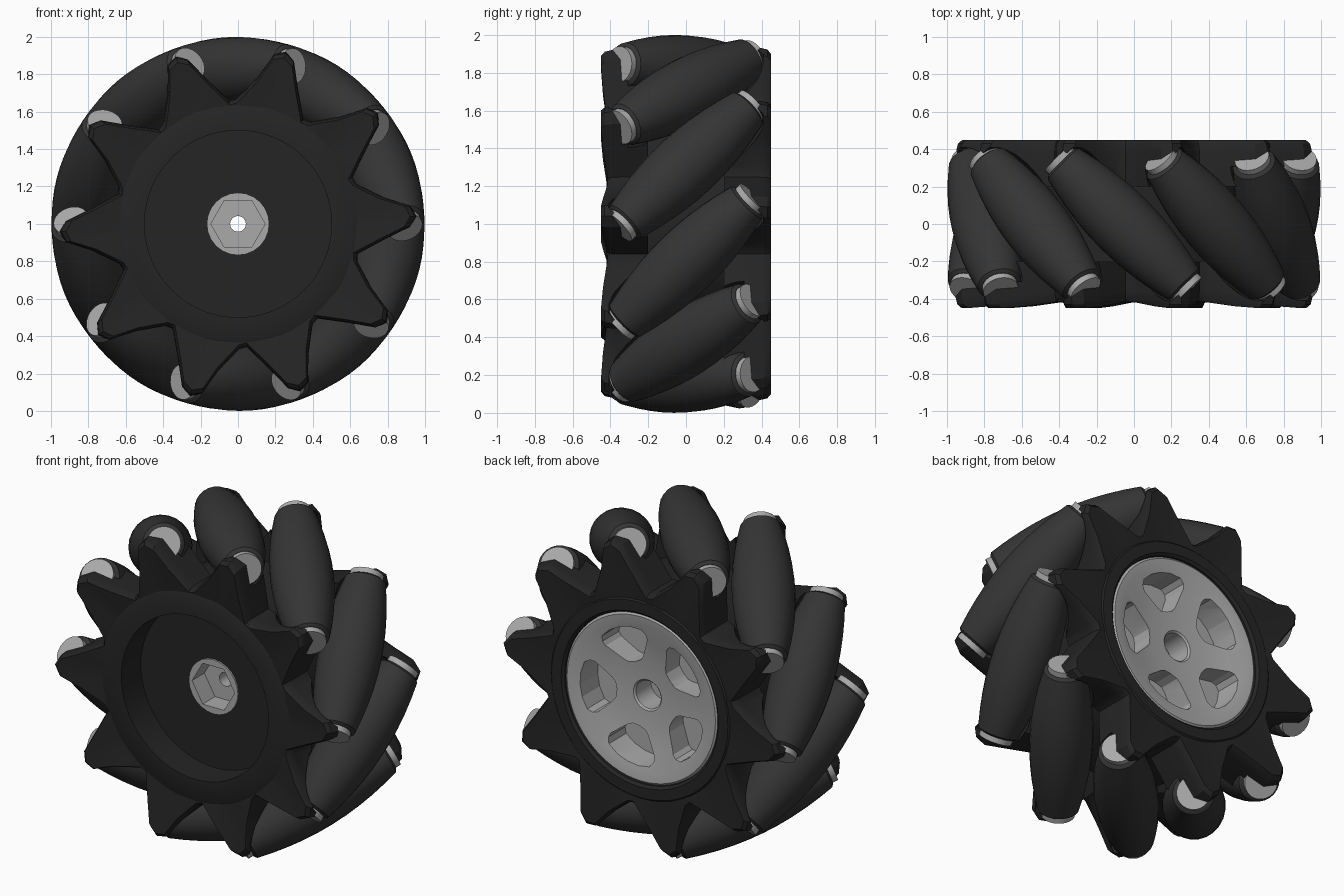
import bpy, bmesh
from math import sin, cos, pi, radians, sqrt, hypot
from mathutils import Matrix, Vector

if "Cube" in bpy.data.objects:
    bpy.data.objects.remove(bpy.data.objects["Cube"])

C = Vector((0, 0, 1))          # wheel centre, axle runs along y
D, N, FIRST = 0.822, 10, 22    # roller axis distance, roller count, first roller angle


def mat(name, v):
    m = bpy.data.materials.new(name)
    m.diffuse_color = (v, v, v, 1)
    m.use_nodes = True
    m.node_tree.nodes["Principled BSDF"].inputs["Base Color"].default_value = m.diffuse_color
    return m


RUBBER, PLASTIC, METAL = mat("rubber", 0.035), mat("black_plastic", 0.018), mat("grey_metal", 0.4)


def loft(name, rings, closed, material, smooth=True):
    """Skin a list of equal-length point rings; closed joins last to first, otherwise caps."""
    bm = bmesh.new()
    vs = [[bm.verts.new(p) for p in r] for r in rings]
    n, k = len(vs), len(vs[0])
    for i in range(n if closed else n - 1):
        a, b = vs[i], vs[(i + 1) % n]
        for j in range(k):
            bm.faces.new((a[j], a[(j + 1) % k], b[(j + 1) % k], b[j]))
    if not closed:
        bm.faces.new(vs[0])
        bm.faces.new(vs[-1])
    bmesh.ops.recalc_face_normals(bm, faces=bm.faces)
    me = bpy.data.meshes.new(name)
    bm.to_mesh(me)
    bm.free()
    me.materials.append(material)
    ob = bpy.data.objects.new(name, me)
    bpy.context.collection.objects.link(ob)
    if smooth:
        shade(ob)
    return ob


def shade(ob):
    bpy.ops.object.select_all(action='DESELECT')
    ob.select_set(True)
    bpy.context.view_layer.objects.active = ob
    bpy.ops.object.shade_smooth_by_angle(angle=radians(32))


def circ(r, y, n=24):
    return [Vector((r * cos(2 * pi * j / n), y, r * sin(2 * pi * j / n))) for j in range(n)]


def hexa(r, y, n=24):
    out = []
    for j in range(n):
        a = 2 * pi * j / n
        q = r * cos(pi / 6) / cos((a % (pi / 3)) - pi / 6)
        out.append(Vector((q * cos(a), y, q * sin(a))))
    return out


def polar(deg, r, y):
    return Vector((r * cos(radians(deg)), y, r * sin(radians(deg))))


def cut(ob, cutter):
    m = ob.modifiers.new("cut", 'BOOLEAN')
    m.object, m.operation, m.solver = cutter, 'DIFFERENCE', 'EXACT'
    bpy.ops.object.select_all(action='DESELECT')
    ob.select_set(True)
    bpy.context.view_layer.objects.active = ob
    bpy.ops.object.modifier_apply(modifier=m.name)
    bpy.data.objects.remove(cutter)


def roller_matrix(deg):
    """Local y becomes the 45 degree roller axis at this wheel angle."""
    rho = polar(deg, 1, 0)
    axis = (polar(deg + 90, 1, 0) + Vector((0, 1, 0))).normalized()
    m = Matrix((rho, axis, rho.cross(axis))).transposed().to_4x4()
    m.translation = C + rho * D
    return m


def barrel(half, extra=0.0, steps=10):
    """Barrel rings whose outline follows the wheel circle."""
    ss = [half * (2 * i / steps - 1) for i in range(steps + 1)]
    return [circ(1 - hypot(D, s / sqrt(2)) + extra, s) for s in ss]


# Barrel rollers with grey end washers
H = 0.455
body = barrel(H)
body = [circ(0.10, -H - 0.012)] + body + [circ(0.10, H + 0.012)]
angles = [FIRST + 360 / N * i for i in range(N)]
src_r = loft("roller", body, False, RUBBER)
src_w = loft("roller_washers", [circ(0.095, -0.5), circ(0.095, 0.5)], False, METAL)
for i, a in enumerate(angles):
    for src in (src_r, src_w):
        ob = src if i == 0 else src.copy()
        if i:
            bpy.context.collection.objects.link(ob)
        ob.matrix_world = roller_matrix(a)

# Toothed side plates holding the roller ends
TOOTH = [(-16.5, .66), (-8, .80), (-3.5, .92), (0, .955), (3.5, .93), (7.5, .80), (16, .67)]


def plate(name, side):
    pts = [(a + side * 19.5 + (d if side < 0 else -d), r)
           for a in angles for d, r in (TOOTH if side < 0 else TOOTH[::-1])]

    def face(r):
        return side * 0.45 if side > 0 else -0.415 - 0.035 * min(1, (r - .66) / .2)
    rings = [[C + polar(a, r, side * 0.2) for a, r in pts],
             [C + polar(a, r, face(r) - side * 0.06) for a, r in pts],
             [C + polar(a, r * 0.99, face(r) - side * 0.02) for a, r in pts],
             [C + polar(a, r * 0.965, face(r)) for a, r in pts],
             [C + polar(a, 0.58, face(0.66) - side * 0.01) for a, r in pts],
             [C + polar(a, 0.58, side * 0.2) for a, r in pts]]
    ob = loft(name, rings, True, PLASTIC, False)
    for a in angles:
        m = roller_matrix(a)
        c = loft("clearance_cutter", [[m @ p for p in r] for r in barrel(0.478, 0.014)], False, PLASTIC, False)
        c.hide_render = True
        cut(ob, c)
    shade(ob)


plate("front_plate", -1)
plate("back_plate", 1)


def lathe(name, prof, material, n=64):
    return loft(name, [[C + p for p in circ(r, y, n)] for r, y in prof], True, material)


# Core drum, recessed at the front
lathe("core_drum", [(.15, -.23), (.5, -.23), (.5, -.42), (.625, -.42), (.65, -.405), (.65, -.37), (.62, -.35),
                    (.62, .43), (.60, .45), (.535, .45), (.52, .435), (.52, .2), (.15, .2)], PLASTIC)

# Front hex socket with through bore
rings = [circ(.167, -.22), circ(.167, -.24), hexa(.145, -.24), hexa(.145, -.12),
         circ(.042, -.12), circ(.042, .22), circ(.15, .22), circ(.15, -.22)]
loft("hex_socket", [[C + p for p in r] for r in rings], True, METAL)

# Dished back disc with five blind windows
disc = lathe("back_disc", [(.085, .19), (.085, .365), (.095, .375), (.2, .38), (.34, .40), (.46, .43),
                           (.505, .435), (.518, .425), (.518, .19)], METAL)
WINDOW = [(-25, .36), (-24, .39), (-20, .415), (-10, .425), (0, .427), (10, .425), (20, .415), (24, .39),
          (25, .36), (17, .24), (12, .215), (0, .205), (-12, .215), (-17, .24)]
for i in range(5):
    c = loft("window_cutter", [[C + polar(68 + 72 * i + a, r, y) for a, r in WINDOW] for y in (.25, .5)],
             False, METAL, False)
    c.hide_render = True
    cut(disc, c)
shade(disc)
